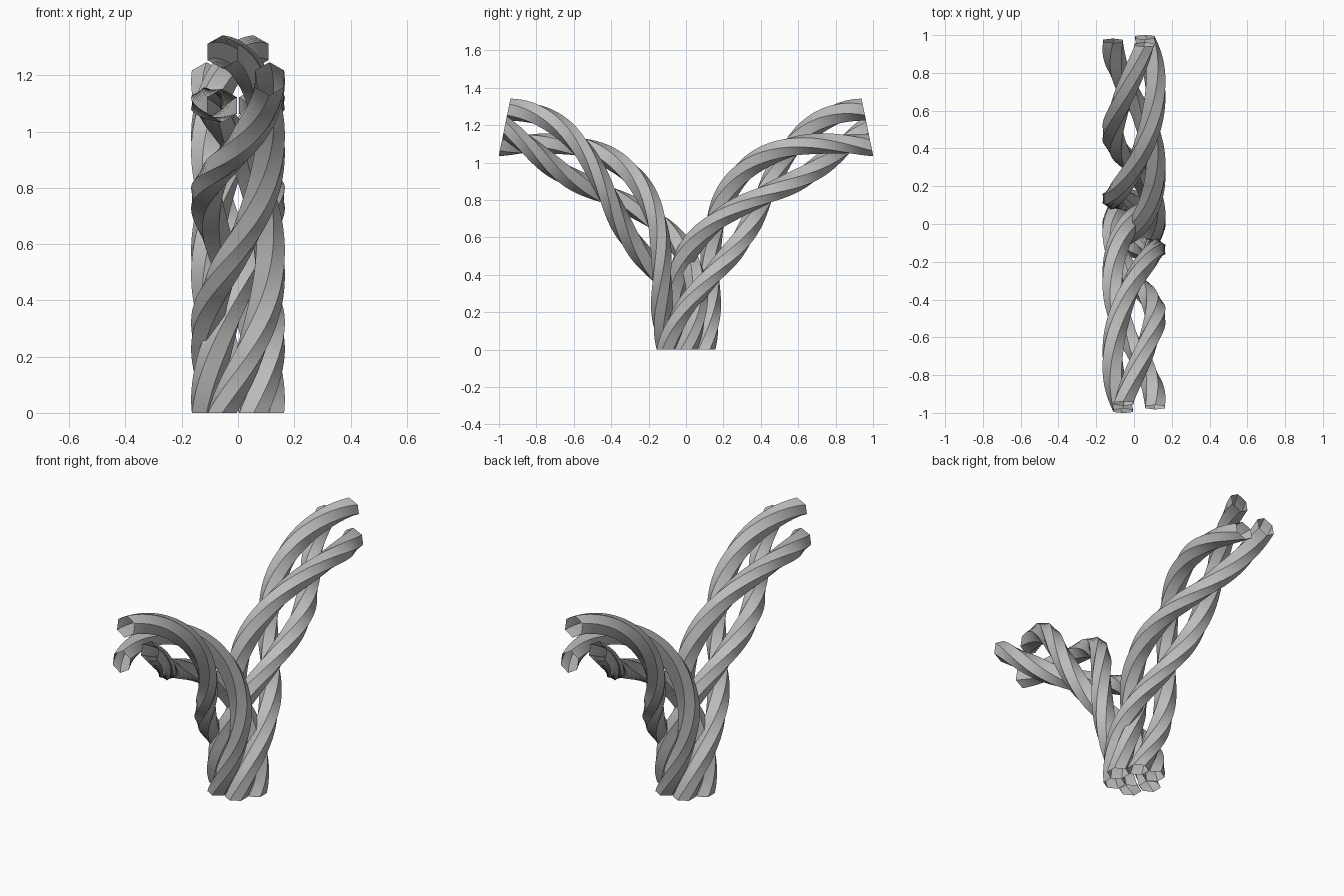
import bpy, bmesh, math
from mathutils import Vector

if "Cube" in bpy.data.objects:
    bpy.data.objects.remove(bpy.data.objects["Cube"])

R_HELIX, R_TUBE, STEPS = 0.112, 0.060, 64
# Branch centre line: cubic curve in the (outward, up) plane
CTRL = [Vector(p) for p in ((0, 0), (0, 0.56), (0.44, 1.08), (0.97, 1.188))]

grey = bpy.data.materials.new("grey")
grey.diffuse_color = (0.5, 0.5, 0.5, 1)
grey.use_nodes = True
grey.node_tree.nodes["Principled BSDF"].inputs["Base Color"].default_value = grey.diffuse_color


def centre(t):
    a, b, c, d = CTRL
    s = 1 - t
    p = a * s**3 + b * 3 * s * s * t + c * 3 * s * t * t + d * t**3
    v = (b - a) * s * s + (c - b) * 2 * s * t + (d - c) * t * t
    return p, v.normalized()


def strand(name, start, side):
    """Open six-sided tube winding one full turn around the branch."""
    bm = bmesh.new()
    rings = []
    for i in range(STEPS + 1):
        t = i / STEPS
        p, v = centre(t)
        twist = start + math.tau * t
        ring = []
        for k in range(6):
            h = math.radians(30 + 60 * k)
            u, w = R_HELIX + R_TUBE * math.cos(h), R_TUBE * math.sin(h)
            x = u * math.cos(twist) - w * math.sin(twist)
            n = u * math.sin(twist) + w * math.cos(twist)
            out, up = p.x - n * v.y, p.y + n * v.x
            ring.append(bm.verts.new((side * x, -side * out, up)))
        rings.append(ring)
    for lo, hi in zip(rings, rings[1:]):
        for k in range(6):
            j = (k + 1) % 6
            bm.faces.new((lo[k], lo[j], hi[j], hi[k]))
    bmesh.ops.recalc_face_normals(bm, faces=bm.faces)
    me = bpy.data.meshes.new(name)
    bm.to_mesh(me)
    bm.free()
    me.materials.append(grey)
    ob = bpy.data.objects.new(name, me)
    bpy.context.collection.objects.link(ob)
    # Soft along the strand, sharp along its six edges
    bpy.ops.object.select_all(action='DESELECT')
    ob.select_set(True)
    bpy.context.view_layer.objects.active = ob
    bpy.ops.object.shade_smooth_by_angle(angle=math.radians(30))


# Two branches, half a turn apart, three strands each
for side, label in ((1, "front"), (-1, "back")):
    for n in range(3):
        strand(f"{label}_strand_{n + 1}", math.tau * n / 3, side)
